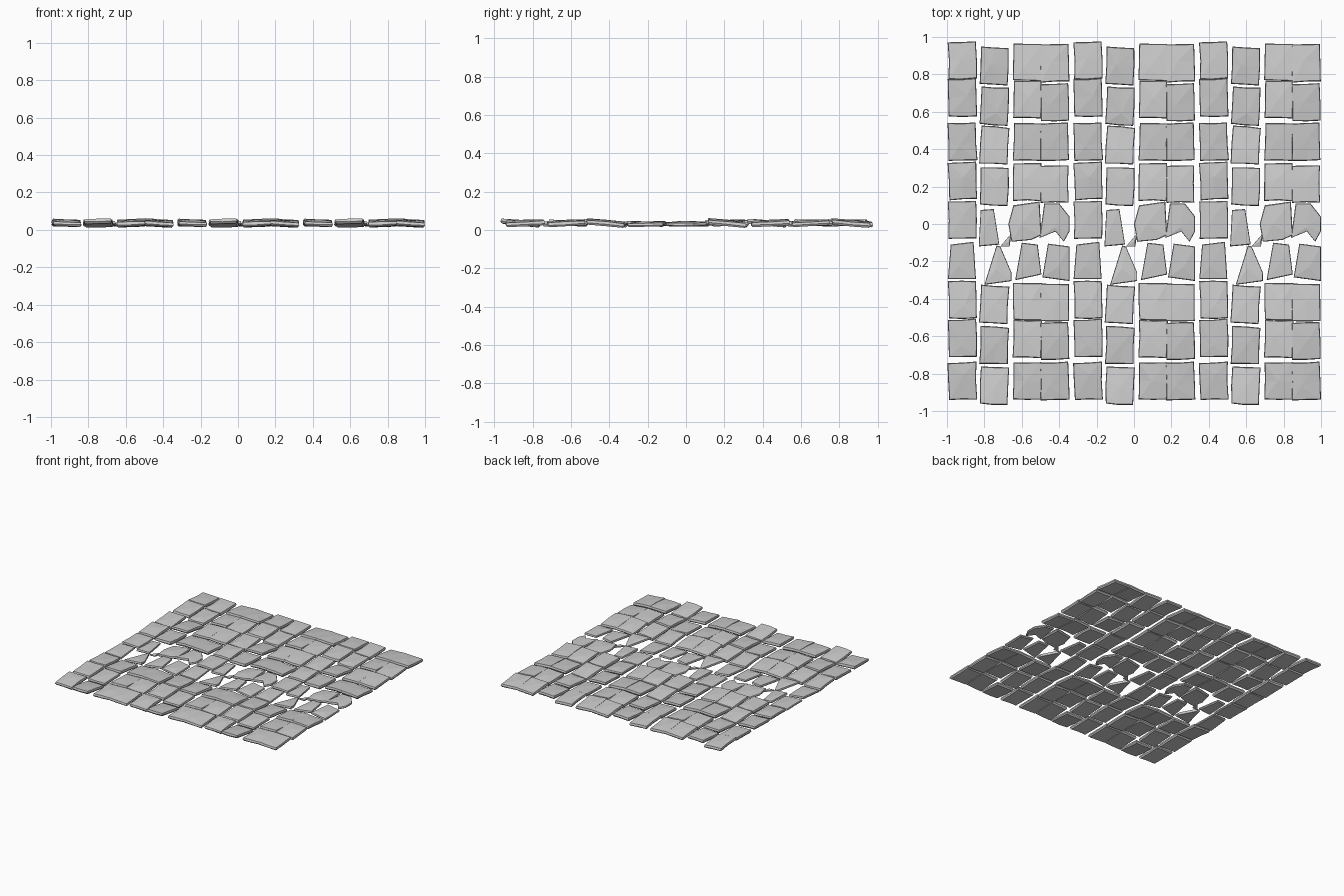
import bpy, bmesh, math, random

if "Cube" in bpy.data.objects:
    bpy.data.objects.remove(bpy.data.objects["Cube"])

random.seed(4)
PERIOD = 0.672          # the four-column pattern repeats three times across

# columns: (left, right, turn)
COLS = [(-0.992, -0.842, 0.03), (-0.822, -0.672, -0.045),
        (-0.645, -0.495, -0.015), (-0.50, -0.35, 0.02)]

# rows per column: top edge y of each stone (front to back depth is about 0.2)
TOPS = [[0.975, 0.775, 0.54, 0.33, 0.12, -0.10, -0.305, -0.51, -0.74],
        [0.945, 0.73, 0.52, 0.30, 0.08, -0.11, -0.33, -0.55, -0.765],
        [0.965, 0.765, 0.54, 0.325, 0.12, -0.10, -0.315, -0.515, -0.74],
        [0.96, 0.75, 0.54, 0.315, 0.11, -0.10, -0.32, -0.525, -0.74]]

# height gained at the front edge of each stone (negative = leans forward)
TILT = [[8, -4, -5, -4, 0, -4, 8, -5, -5],
        [-6, -6, 11, 3, 0, 6, 9, -6, 11],
        [9, 4, -5, 9, 0, -3, 9, 4, -5],
        [9, -5, -5, 9, 0, -3, 9, -5, -5]]
SIDE = [-3, 1, 3, -5]   # height gained at the right edge, per column

# broken stones along the middle seam, keyed (column, row)
BROKEN = {
    (1, 4): [(-.83, -.12), (-.72, -.11), (-.75, .08), (-.82, .075)],
    (2, 4): [(-.655, -.095), (-.55, -.085), (-.495, -.06), (-.505, .12), (-.645, .10), (-.672, 0)],
    (3, 4): [(-.505, -.075), (-.42, -.04), (-.375, -.095), (-.345, -.04), (-.345, .04), (-.40, .11), (-.48, .11)],
    (0, 5): [(-.995, -.295), (-.845, -.295), (-.858, -.095), (-.98, -.11)],
    (1, 5): [(-.80, -.325), (-.655, -.305), (-.655, -.26), (-.715, -.12), (-.735, -.115)],
    (2, 5): [(-.635, -.30), (-.495, -.27), (-.515, -.11), (-.60, -.10)],
    (3, 5): [(-.49, -.285), (-.345, -.305), (-.345, -.12), (-.46, -.105)],
}


def rect(x0, x1, y0, y1, turn):
    """Turned rectangle with slightly uneven corners and edge midpoints."""
    cx, cy = (x0 + x1) / 2, (y0 + y1) / 2
    pts = []
    for sx, sy in ((-1, -1), (0, -1), (1, -1), (1, 0), (1, 1), (0, 1), (-1, 1), (-1, 0)):
        dx = sx * (x1 - x0) / 2 + random.uniform(-.003, .003)
        dy = sy * (y1 - y0) / 2 + random.uniform(-.003, .003)
        pts.append((cx + dx * math.cos(turn) - dy * math.sin(turn),
                    cy + dx * math.sin(turn) + dy * math.cos(turn)))
    return pts


def stone_mesh(name, pts, front, side, thick=0.028, mid=0.036):
    """Flat-faced slab: inset base, full outline, chipped top edge, low peak."""
    cx = sum(p[0] for p in pts) / len(pts)
    cy = sum(p[1] for p in pts) / len(pts)
    bm = bmesh.new()

    def tilt(x, y):
        return mid - front * (y - cy) / 0.1 + side * (x - cx) / 0.08

    def ring(scale, dz, jitter):
        out = []
        for x, y in pts:
            px, py = cx + (x - cx) * scale, cy + (y - cy) * scale
            z = tilt(px, py) + dz + random.uniform(-jitter, jitter)
            out.append(bm.verts.new((px, py, min(max(z, 0.006), 0.066))))
        return out

    rings = [ring(0.92, -thick / 2, 0.001), ring(1.0, -0.004, 0.002),
             ring(0.96, thick / 2 - 0.004, 0.002)]
    n = len(pts)
    for a, b in zip(rings, rings[1:]):
        for i in range(n):
            bm.faces.new((a[i], a[(i + 1) % n], b[(i + 1) % n], b[i]))
    # low off-centre peak on the top, flat fan underneath
    px, py = cx + random.uniform(-.03, .03), cy + random.uniform(-.04, .04)
    peak = bm.verts.new((px, py, tilt(px, py) + thick / 2 + random.uniform(-.001, .003)))
    base = bm.verts.new((cx, cy, max(tilt(cx, cy) - thick / 2, 0.006)))
    for i in range(n):
        j = (i + 1) % n
        bm.faces.new((rings[2][i], rings[2][j], peak))
        bm.faces.new((rings[0][j], rings[0][i], base))
    bmesh.ops.recalc_face_normals(bm, faces=bm.faces)
    me = bpy.data.meshes.new(name)
    bm.to_mesh(me)
    bm.free()
    return me


def place(name, me):
    for k in range(3):
        ob = bpy.data.objects.new(f"{name}_{k + 1}", me)
        ob.location.x = k * PERIOD
        bpy.context.collection.objects.link(ob)


# paving stones
for c, (x0, x1, turn) in enumerate(COLS):
    for r, top in enumerate(TOPS[c]):
        broken = BROKEN.get((c, r))
        name = f"{'broken' if broken else 'paving'}_stone_row{r + 1}_col{c + 1}"
        pts = broken or rect(x0, x1, top - 0.2, top, turn + random.uniform(-.012, .012))
        thick = 0.022 if r in (4, 5) else 0.028
        me = stone_mesh(name, pts, TILT[c][r] / 1000, SIDE[c] / 1000, thick,
                        0.033 if r in (4, 5) else 0.038)
        place(name, me)

# small shard in the gap of the seam
place("stone_shard", stone_mesh("stone_shard", [(-.715, -.12), (-.665, -.12), (-.655, -.05)],
                                0, 0, 0.012, 0.028))
